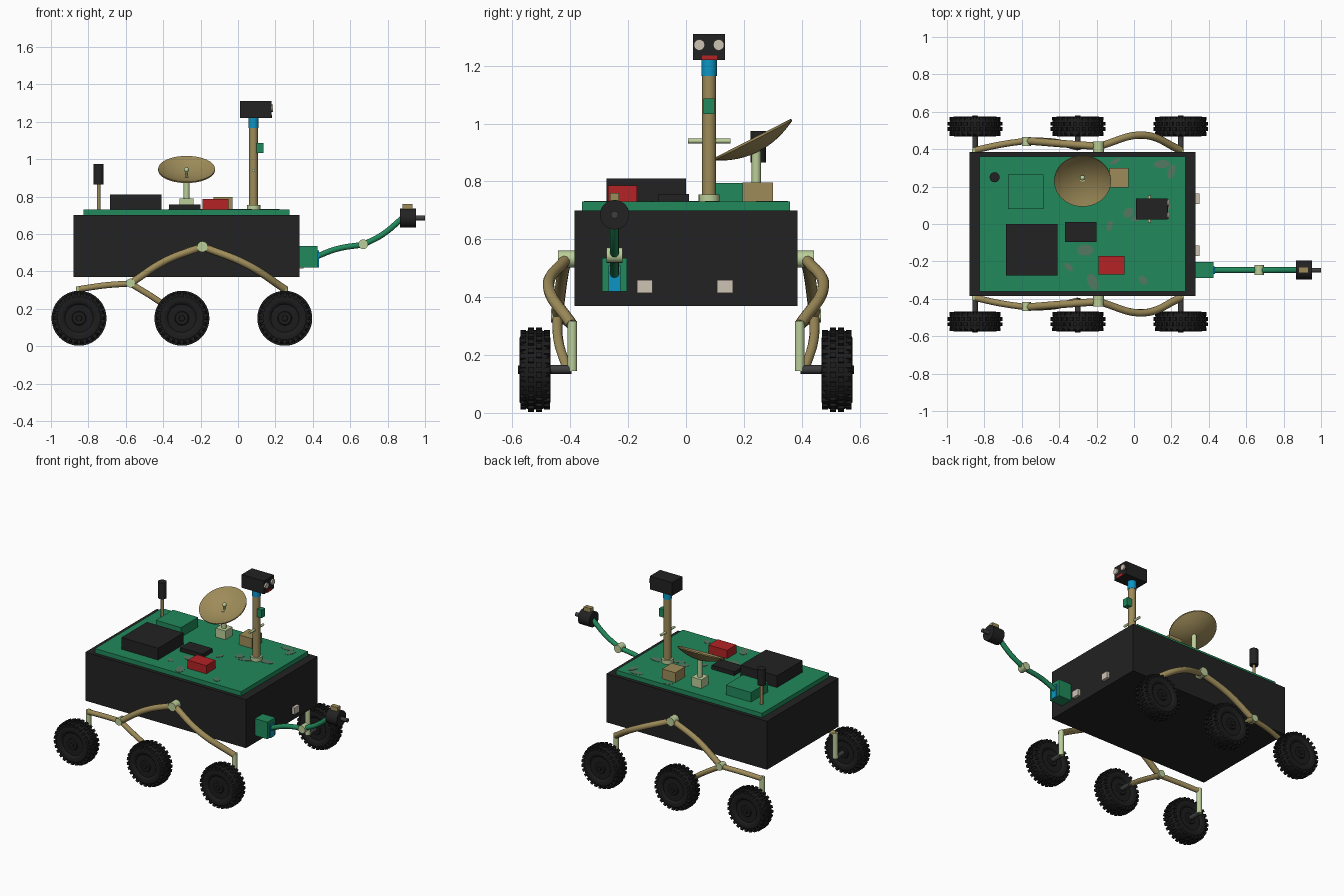
import bpy, bmesh, math
from mathutils import Matrix, Vector

if "Cube" in bpy.data.objects:
    bpy.data.objects.remove(bpy.data.objects["Cube"])

# ---- colours
def mat(name, r, g, b):
    m = bpy.data.materials.new(name)
    m.diffuse_color = (r, g, b, 1)
    m.use_nodes = True
    m.node_tree.nodes["Principled BSDF"].inputs["Base Color"].default_value = m.diffuse_color
    return m

BLACK = mat("black", 0.016, 0.016, 0.017)
RUBBER = mat("rubber", 0.012, 0.012, 0.012)
GREEN = mat("green", 0.015, 0.25, 0.105)
PATCH = mat("worn_grey_green", 0.085, 0.19, 0.12)
TAN = mat("tan", 0.34, 0.26, 0.10)
PALE = mat("pale_green", 0.50, 0.62, 0.32)
RED = mat("red", 0.46, 0.016, 0.018)
BLUE = mat("blue", 0.004, 0.30, 0.55)
CREAM = mat("cream", 0.62, 0.55, 0.46)
STEEL = mat("dark_steel", 0.05, 0.048, 0.05)

# ---- helpers
def finish(bm, name, m, smooth=True):
    bmesh.ops.recalc_face_normals(bm, faces=bm.faces)
    me = bpy.data.meshes.new(name)
    bm.to_mesh(me)
    bm.free()
    me.materials.append(m)
    ob = bpy.data.objects.new(name, me)
    bpy.context.collection.objects.link(ob)
    if smooth:
        bpy.ops.object.select_all(action='DESELECT')
        ob.select_set(True)
        bpy.context.view_layer.objects.active = ob
        bpy.ops.object.shade_smooth_by_angle(angle=math.radians(32))
    return ob

def box(name, m, x, y, z):
    """Box from (min, max) pairs."""
    bm = bmesh.new()
    mid = Vector([(a[0] + a[1]) / 2 for a in (x, y, z)])
    size = [a[1] - a[0] for a in (x, y, z)]
    bmesh.ops.create_cube(bm, size=1, matrix=Matrix.Translation(mid) @ Matrix.Diagonal((*size, 1)))
    return finish(bm, name, m, False)

def rod(name, m, a, b, r, seg=20):
    """Cylinder between two points."""
    a, b = Vector(a), Vector(b)
    d = b - a
    rot = Vector((0, 0, 1)).rotation_difference(d).to_matrix().to_4x4()
    bm = bmesh.new()
    bmesh.ops.create_cone(bm, cap_ends=True, segments=seg, radius1=r, radius2=r, depth=d.length,
                          matrix=Matrix.Translation((a + b) / 2) @ rot)
    return finish(bm, name, m)

def tube(name, m, pts, r):
    """Smooth bent tube through points."""
    cu = bpy.data.curves.new(name, 'CURVE')
    cu.dimensions = '3D'
    cu.bevel_depth, cu.bevel_resolution, cu.resolution_u = r, 3, 10
    cu.use_fill_caps = True
    sp = cu.splines.new('BEZIER')
    sp.bezier_points.add(len(pts) - 1)
    for p, co in zip(sp.bezier_points, pts):
        p.co = co
        p.handle_left_type = p.handle_right_type = 'AUTO'
    ob = bpy.data.objects.new(name, cu)
    bpy.context.collection.objects.link(ob)
    cu.materials.append(m)
    bpy.ops.object.select_all(action='DESELECT')
    ob.select_set(True)
    bpy.context.view_layer.objects.active = ob
    bpy.ops.object.convert(target='MESH')
    return ob

def lathe(bm, profile, seg):
    """Revolve (radius, height) points around z."""
    vs = [bm.verts.new((r, 0, h)) for r, h in profile]
    es = [bm.edges.new(p) for p in zip(vs, vs[1:])]
    bmesh.ops.spin(bm, geom=vs + es, cent=(0, 0, 0), axis=(0, 0, 1), angle=2 * math.pi,
                   steps=seg, use_duplicate=False)
    bmesh.ops.remove_doubles(bm, verts=bm.verts, dist=1e-5)

# ---- body, deck and worn patches
box("body", BLACK, (-0.88, 0.33), (-0.385, 0.385), (0.37, 0.70))
box("deck", GREEN, (-0.825, 0.275), (-0.36, 0.36), (0.70, 0.73))
patches = [(0.15, 0.09, .05, .025), (0.03, 0.04, .05, .018), (-0.03, 0.06, .03, .025),
           (-0.13, -0.01, .03, .015), (-0.26, -0.14, .03, .045), (-0.22, -0.31, .045, .028),
           (-0.35, -0.23, .028, .016), (-0.12, -0.20, .03, .03), (0.15, 0.32, .045, .022),
           (-0.10, 0.335, .03, .012), (0.05, -0.30, .02, .028), (0.20, 0.28, .04, .02)]
for i, (x, y, a, b) in enumerate(patches):
    bm = bmesh.new()
    bmesh.ops.create_cone(bm, cap_ends=True, segments=14, radius1=1, radius2=1, depth=0.003,
                          matrix=Matrix.Translation((x, y, 0.7305)) @ Matrix.Rotation(i * 0.4, 4, 'Z')
                          @ Matrix.Diagonal((a, b, 1, 1)))
    finish(bm, "deck_patch", PATCH, False)
for y in (-0.143, 0.135):
    box("front_lamp", CREAM, (0.33, 0.35), (y - 0.027, y + 0.027), (0.415, 0.46))

# ---- equipment boxes on deck
box("battery_box", BLACK, (-0.685, -0.41), (-0.275, 0.0), (0.73, 0.81))
box("small_black_box", BLACK, (-0.37, -0.20), (-0.095, 0.01), (0.73, 0.757))
box("red_box", RED, (-0.19, -0.05), (-0.27, -0.17), (0.73, 0.786))
box("green_box", GREEN, (-0.675, -0.485), (0.08, 0.265), (0.73, 0.795))
box("tan_box", TAN, (-0.13, -0.03), (0.195, 0.30), (0.73, 0.797))

# ---- whip antenna
rod("antenna_rod", TAN, (-0.745, 0.25, 0.73), (-0.745, 0.25, 0.88), 0.01, 12)
rod("antenna_tip", BLACK, (-0.745, 0.25, 0.865), (-0.745, 0.25, 0.975), 0.027)

# ---- dish
box("dish_base", PALE, (-0.312, -0.238), (0.205, 0.28), (0.73, 0.79))
rod("dish_post", PALE, (-0.275, 0.243, 0.79), (-0.275, 0.243, 0.905), 0.016)
bm = bmesh.new()
rs = [i / 8 * 0.152 for i in range(9)]
inner = [(r, 0.042 * (r / 0.152) ** 2 - 0.042) for r in rs]
outer = [(r, h - 0.008) for r, h in inner]
lathe(bm, inner + outer[::-1], 40)
bmesh.ops.transform(bm, verts=bm.verts, matrix=Matrix.Translation((-0.275, 0.228, 0.948))
                    @ Matrix.Rotation(math.radians(27), 4, 'X'))
finish(bm, "dish", TAN)
rod("dish_feed_rod", PALE, (-0.275, 0.247, 0.90), (-0.275, 0.247, 0.945), 0.006, 10)
bm = bmesh.new()
bmesh.ops.create_uvsphere(bm, u_segments=16, v_segments=10, radius=0.014,
                          matrix=Matrix.Translation((-0.275, 0.247, 0.943)))
finish(bm, "dish_feed", PALE)

# ---- camera mast
MX, MY = 0.083, 0.08
rod("mast_base", PALE, (MX, MY, 0.73), (MX, MY, 0.755), 0.036)
rod("mast", TAN, (MX, MY, 0.75), (MX, MY, 1.17), 0.024)
rod("mast_collar", BLUE, (MX, MY, 1.165), (MX, MY, 1.222), 0.027)
rod("mast_crossbar", PALE, (MX, MY - 0.073, 0.94), (MX, MY + 0.073, 0.94), 0.008, 12)
box("mast_box", GREEN, (0.10, 0.136), (0.06, 0.098), (1.033, 1.087))
box("camera_head", BLACK, (0.01, 0.178), (0.025, 0.135), (1.22, 1.31))
box("camera_stripe", RED, (0.178, 0.183), (0.055, 0.107), (1.22, 1.235))
for y in (0.046, 0.113):
    rod("camera_lens", CREAM, (0.17, y, 1.272), (0.188, y, 1.272), 0.019)

# ---- front arm and tool
AY = -0.247
box("arm_mount", GREEN, (0.33, 0.425), (AY - 0.043, AY + 0.043), (0.42, 0.535))
box("arm_mount_plate", BLUE, (0.425, 0.432), (AY - 0.021, AY + 0.021), (0.42, 0.51))
tube("arm_lower", GREEN, [(0.41, AY, 0.475), (0.53, AY, 0.52), (0.67, AY, 0.543)], 0.016)
tube("arm_upper", GREEN, [(0.67, AY, 0.543), (0.77, AY, 0.595), (0.88, AY, 0.685)], 0.016)
rod("arm_elbow", PALE, (0.67, AY - 0.027, 0.545), (0.67, AY + 0.027, 0.545), 0.026)
rod("tool_drum", BLACK, (0.866, AY, 0.685), (0.952, AY, 0.685), 0.051, 28)
rod("tool_tip", STEEL, (0.95, AY, 0.685), (1.0, AY, 0.685), 0.013, 14)
box("tool_block", TAN, (0.88, 0.932), (AY - 0.016, AY + 0.016), (0.72, 0.76))

# ---- wheels: lathed tyre with staggered tread blocks
def wheel(x, s):
    bm = bmesh.new()
    side = [(0, 0.058), (0.014, 0.058), (0.016, 0.050), (0.034, 0.050), (0.038, 0.042),
            (0.075, 0.042), (0.082, 0.050), (0.095, 0.054), (0.112, 0.053), (0.130, 0.040), (0.137, 0.022)]
    lathe(bm, side + [(r, -h) for r, h in side[::-1]], 48)
    n = 26
    for row, (h, r, w, dr) in enumerate([(0.014, 0.138, 0.020, 0.017), (-0.014, 0.138, 0.020, 0.017),
                                         (0.041, 0.126, 0.020, 0.022), (-0.041, 0.126, 0.020, 0.022)]):
        for i in range(n):
            a = 2 * math.pi * (i + (0.5 if row in (1, 2) else 0)) / n
            bmesh.ops.create_cube(bm, size=1, matrix=Matrix.Rotation(a, 4, 'Z')
                                  @ Matrix.Translation((r, 0, h)) @ Matrix.Diagonal((dr, 0.018, w, 1)))
    bmesh.ops.transform(bm, verts=bm.verts, matrix=Matrix.Translation((x, s * 0.522, 0.149))
                        @ Matrix.Rotation(-s * math.pi / 2, 4, 'X'))
    finish(bm, "wheel", RUBBER)
    rod("axle", STEEL, (x, s * 0.395, 0.15), (x, s * 0.50, 0.15), 0.015, 14)

# ---- rocker suspension on both sides
for s in (-1, 1):
    P = lambda *pts: [(x, s * y, z) for x, y, z in pts]
    for x in (-0.85, -0.30, 0.25):
        wheel(x, s)
    for x in (-0.85, 0.25):
        rod("wheel_post", PALE, (x, s * 0.393, 0.145), (x, s * 0.393, 0.318), 0.017)
    tube("rocker_front", TAN, P((0.25, 0.395, 0.305), (0.05, 0.475, 0.435), (-0.19, 0.415, 0.532)), 0.02)
    tube("rocker_rear", TAN, P((-0.19, 0.415, 0.532), (-0.39, 0.43, 0.455), (-0.575, 0.445, 0.335)), 0.02)
    tube("bogie_rear", TAN, P((-0.575, 0.445, 0.335), (-0.71, 0.425, 0.325), (-0.85, 0.395, 0.305)), 0.017)
    tube("bogie_middle", TAN, P((-0.575, 0.445, 0.335), (-0.43, 0.44, 0.245), (-0.30, 0.41, 0.15)), 0.017)
    rod("rocker_pivot", PALE, *P((-0.19, 0.38, 0.532), (-0.19, 0.442, 0.532)), 0.029)
    rod("bogie_pivot", PALE, *P((-0.575, 0.418, 0.337), (-0.575, 0.466, 0.337)), 0.024)
